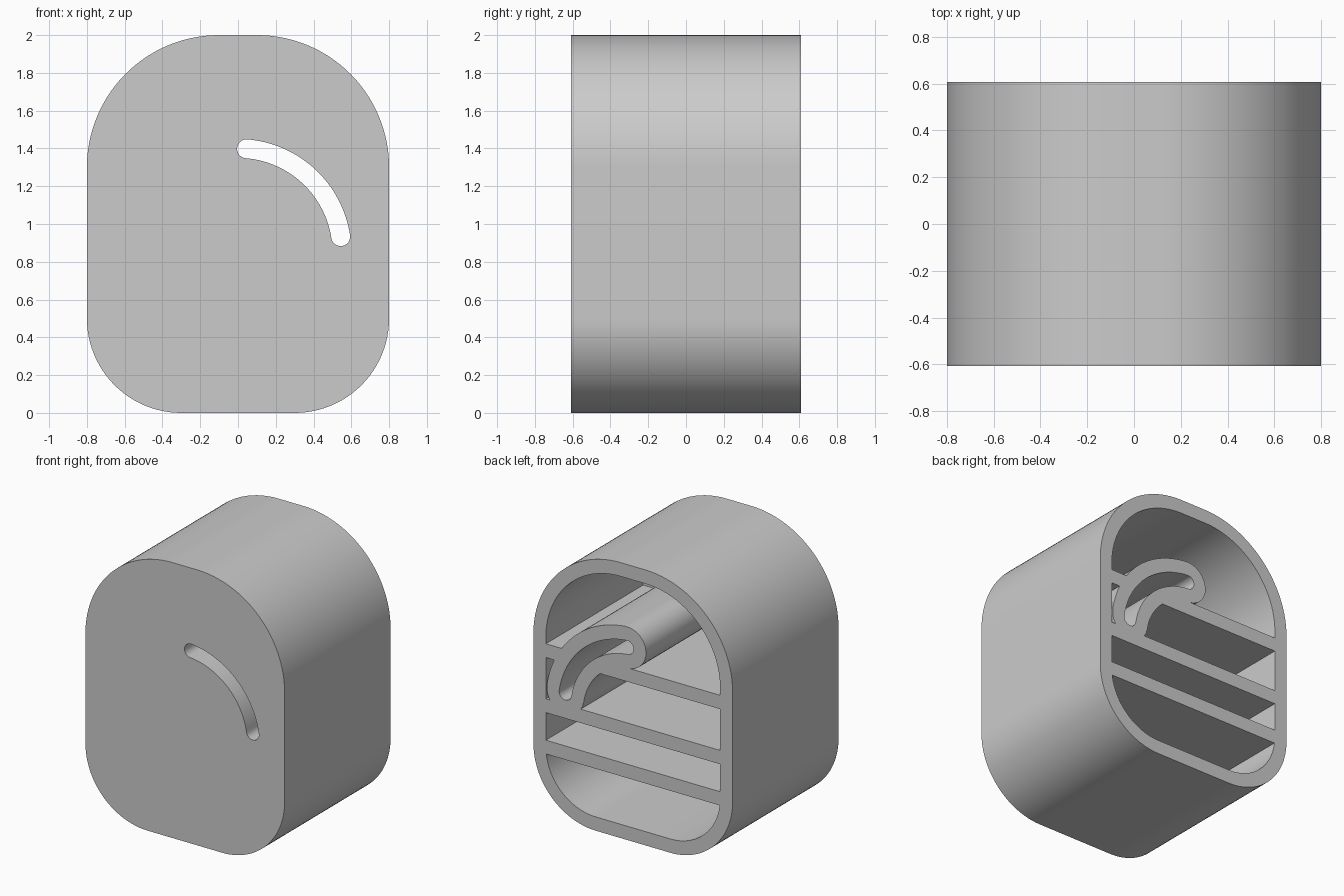
import bpy
from math import cos, sin, pi, radians

HALF_W, HEIGHT, HALF_D = 0.8, 2.0, 0.608
WALL = 0.1
SLOT_Z, SLOT_R = 0.85, 0.55          # centre height and radius of the curved slot
SLOT_START, SLOT_END = radians(8.7), radians(85.3)

cube = bpy.data.objects.get("Cube")
if cube:
    bpy.data.objects.remove(cube, do_unlink=True)

grey = bpy.data.materials.new("plain grey")
grey.use_nodes = True
grey.diffuse_color = (0.6, 0.6, 0.6, 1)
grey.node_tree.nodes["Principled BSDF"].inputs["Base Color"].default_value = (0.6, 0.6, 0.6, 1)


def arc(cx, cz, r, a0, a1, steps):
    return [(cx + r * cos(a0 + (a1 - a0) * i / steps),
             cz + r * sin(a0 + (a1 - a0) * i / steps)) for i in range(steps + 1)]


def prism(name, outline, y0, y1):
    """Extrude an anticlockwise x-z outline from y0 back to y1."""
    n = len(outline)
    verts = [(x, y, z) for y in (y0, y1) for x, z in outline]
    faces = [tuple(range(n)), tuple(range(2 * n - 1, n - 1, -1))]
    faces += [((i + 1) % n, i, n + i, n + (i + 1) % n) for i in range(n)]
    mesh = bpy.data.meshes.new(name)
    mesh.from_pydata(verts, [], faces)
    mesh.materials.append(grey)
    obj = bpy.data.objects.new(name, mesh)
    bpy.context.collection.objects.link(obj)
    return obj


def rounded_outline(inset):
    """Body outline with large top corners and smaller bottom corners."""
    top, bottom = 0.7, 0.5
    right = (arc(HALF_W - bottom, bottom, bottom - inset, -pi / 2, 0, 24)
             + arc(HALF_W - top, HEIGHT - top, top - inset, 0, pi / 2, 32))
    return right + [(-x, z) for x, z in reversed(right)]


def slot_outline(half):
    """Curved slot with round ends, of the given half width."""
    def cap(a, turn):
        return arc(SLOT_R * cos(a), SLOT_Z + SLOT_R * sin(a), half, a + turn, a + turn + pi, 12)
    outer = arc(0, SLOT_Z, SLOT_R + half, SLOT_START, SLOT_END, 32)
    inner = arc(0, SLOT_Z, SLOT_R - half, SLOT_END, SLOT_START, 32)
    return outer[:-1] + cap(SLOT_END, 0)[:-1] + inner[:-1] + cap(SLOT_START, pi)[:-1]


def subtract(target, cutter):
    mod = target.modifiers.new("cut", 'BOOLEAN')
    mod.operation = 'DIFFERENCE'
    mod.solver = 'EXACT'
    mod.object = cutter
    bpy.context.view_layer.objects.active = target
    bpy.ops.object.modifier_apply(modifier=mod.name)
    bpy.data.objects.remove(cutter, do_unlink=True)


# Hollow, open at the back, leaving the shelves and the slot housing standing
hollow = prism("hollow", rounded_outline(WALL), WALL - HALF_D, HALF_D + 0.1)
for z in (0.5, 0.8, 1.2):
    h = WALL / 2
    shelf = prism("shelf", [(-1, z - h), (1, z - h), (1, z + h), (-1, z + h)], -1, 1)
    subtract(hollow, shelf)
subtract(hollow, prism("slot_housing", slot_outline(0.15), -1.1, 1.1))

# Body with the hollow and the through slot removed
body = prism("hollow_body", rounded_outline(0), -HALF_D, HALF_D)
subtract(body, hollow)
subtract(body, prism("slot", slot_outline(0.05), -1.2, 1.2))

bpy.ops.object.select_all(action='DESELECT')
body.select_set(True)
bpy.context.view_layer.objects.active = body
bpy.ops.object.shade_smooth_by_angle(angle=radians(30))
